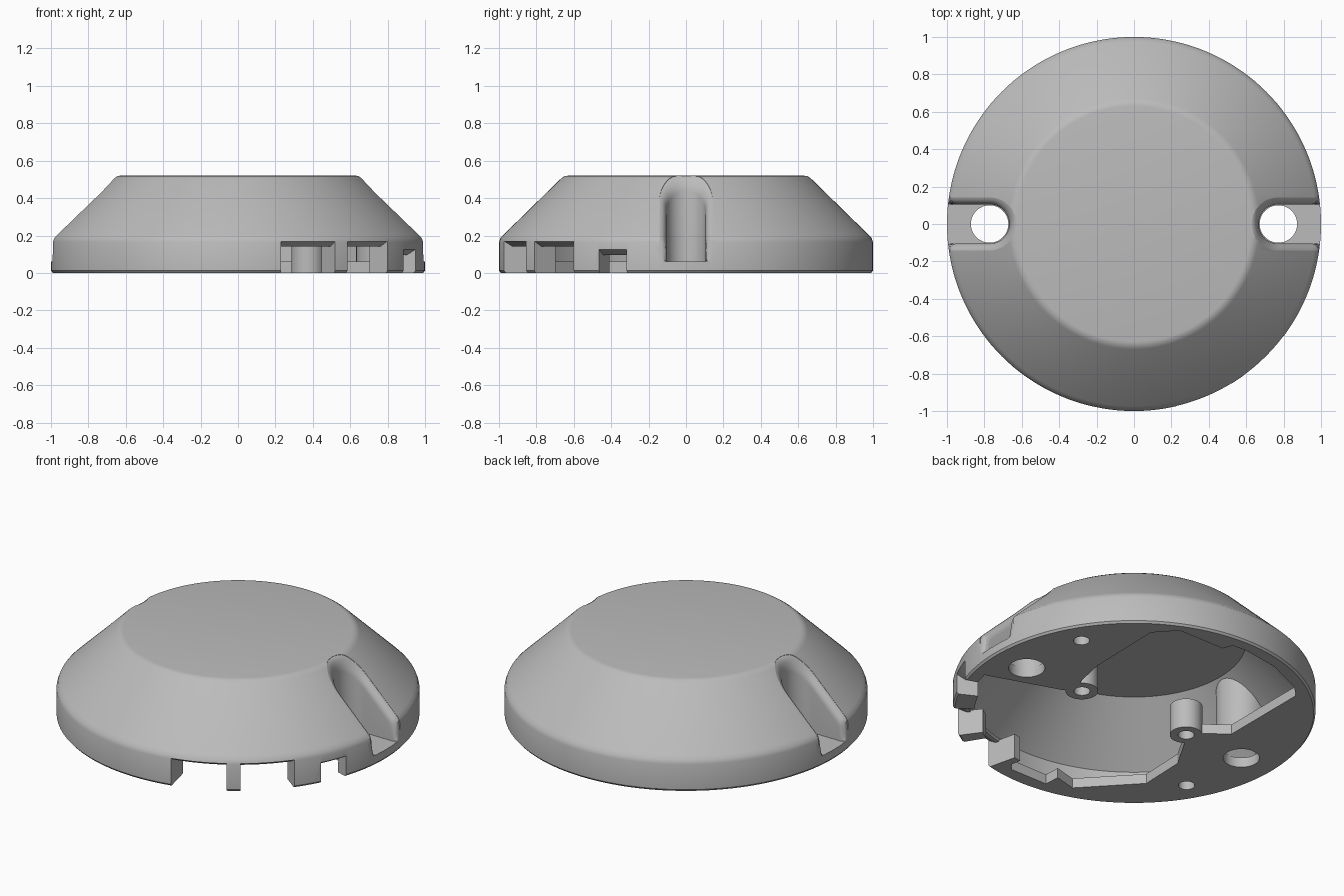
import bpy, bmesh, math
from math import sin, cos, radians, pi

old = bpy.data.objects.get("Cube")
if old:
    bpy.data.objects.remove(old, do_unlink=True)

grey = bpy.data.materials.new("plain grey")
grey.use_nodes = True
colour = (0.5, 0.5, 0.5, 1)
grey.diffuse_color = colour
grey.node_tree.nodes["Principled BSDF"].inputs["Base Color"].default_value = colour


def make(name, rings, closed=False):
    """Skin matching rings of points, capping the ends unless closed."""
    bm = bmesh.new()
    loops = [[bm.verts.new(p) for p in ring] for ring in rings]
    pairs = list(zip(loops, loops[1:] + loops[:1] if closed else loops[1:]))
    for a, b in pairs:
        for i in range(len(a)):
            j = (i + 1) % len(a)
            bm.faces.new((a[i], a[j], b[j], b[i]))
    if not closed:
        bm.faces.new(loops[0])
        bm.faces.new(loops[-1])
    bmesh.ops.remove_doubles(bm, verts=bm.verts, dist=1e-5)
    bmesh.ops.recalc_face_normals(bm, faces=bm.faces)
    mesh = bpy.data.meshes.new(name)
    bm.to_mesh(mesh)
    bm.free()
    mesh.materials.append(grey)
    ob = bpy.data.objects.new(name, mesh)
    bpy.context.collection.objects.link(ob)
    return ob


def prism(name, outline, z0, z1):
    return make(name, [[(x, y, z) for x, y in outline] for z in (z0, z1)])


def cylinder(name, x, y, r, z0, z1, n=40):
    pts = [(x + r * cos(2 * pi * i / n), y + r * sin(2 * pi * i / n)) for i in range(n)]
    return prism(name, pts, z0, z1)


def turned(name, profile, n=144):
    """Solid of revolution, profile listed from top to bottom."""
    return make(name, [[(r * cos(2 * pi * i / n), r * sin(2 * pi * i / n), z)
                        for i in range(n)] for r, z in profile])


def sector(name, section, a0, a1, n=8):
    """Sweep an (r, z) section between two angles in degrees."""
    angles = [radians(a0 + (a1 - a0) * i / n) for i in range(n + 1)]
    return make(name, [[(r * cos(a), r * sin(a), z) for r, z in section] for a in angles])


def boolean(target, tool, operation="DIFFERENCE"):
    mod = target.modifiers.new("cut", "BOOLEAN")
    mod.operation, mod.solver, mod.object = operation, "EXACT", tool
    bpy.context.view_layer.objects.active = target
    bpy.ops.object.modifier_apply(modifier=mod.name)
    bpy.data.objects.remove(tool, do_unlink=True)


# Outer form: low wall, conical shoulder, flat top
OUTER = [(0.63, 0.52), (0.65, 0.517), (0.67, 0.503), (0.975, 0.205),
         (0.992, 0.187), (1, 0.165), (1, 0.012), (0.99, 0)]
SLOT_X, SLOT_W, FLOOR = 0.772, 0.105, 0.06


def surface(r):
    """Height of the outer form at a radius, dropping steeply past the rim."""
    if r <= OUTER[0][0]:
        return OUTER[0][1]
    for (r0, z0), (r1, z1) in zip(OUTER[:5], OUTER[1:6]):
        if r <= r1:
            return z0 + (z1 - z0) * (r - r0) / (r1 - r0)
    return OUTER[5][1] - 20 * (r - 1)


def slot_outline(w, side):
    """Round inner end with straight sides running out past the rim."""
    xs = [SLOT_X + 0.3 * i / 30 for i in range(1, 31)]
    arc = [radians(90 + 180 * i / 24) for i in range(25)]
    pts = [(x, w) for x in reversed(xs)]
    pts += [(SLOT_X + w * cos(a), w * sin(a)) for a in arc]
    pts += [(x, -w) for x in xs]
    return [(side * x, y) for x, y in pts]


def slot_cutter(side, fillet=0.05, steps=6):
    """Screw slot whose rings flare out just under the outer surface."""
    rings = [[(x, y, FLOOR) for x, y in slot_outline(SLOT_W, side)]]
    for k in range(steps + 1):
        t = radians(75 * k / steps)
        w = SLOT_W + fillet * (1 - cos(t))
        d = 0.7 * fillet * (1 - sin(t))
        rings.append([(x, y, max(FLOOR + 0.001 * (k + 1), surface(math.hypot(x, y) + d) - d))
                      for x, y in slot_outline(w, side)])
    rings.append([(x, y, 0.8) for x, y in slot_outline(w, side)])
    return make("slot_cutter", rings)


housing = turned("housing", OUTER)

# Hollow interior, leaving walls around both slots
cavity = turned("cavity", [(0.62, 0.46), (0.93, 0.16), (0.93, FLOOR)])
for side in (-1, 1):
    boolean(cavity, prism("slot_wall", slot_outline(0.14, side), 0, 0.6))
boolean(housing, cavity)

# Irregular opening in the base plate, with a bay out to the wall
outline = [(0.49, 0.27), (0.50, 0.74), (0.39, 0.86), (0.085, 0.86), (0.06, 0.92),
           (-0.04, 0.925), (-0.26, 0.89), (-0.49, 0.79), (-0.56, 0.72), (-0.56, 0.17),
           (-0.435, 0.07), (-0.375, 0), (-0.43, -0.08), (-0.54, -0.27), (-0.55, -0.55),
           (-0.27, -0.85), (-0.135, -0.815), (-0.13, -0.91), (0.12, -0.91), (0.19, -0.81)]
outline += [(0.925 * cos(radians(a)), 0.925 * sin(radians(a))) for a in range(-76, -10, 3)]
outline += [(0.47, -0.06), (0.375, 0), (0.45, 0.08)]
boolean(housing, prism("opening", outline, -0.1, FLOOR + 0.005))

# Screw bosses beside the opening
for side in (-1, 1):
    boolean(housing, cylinder("boss", side * 0.375, 0, 0.09, 0, 0.18), "UNION")

# Side slots, mounting holes and screw holes
for side in (-1, 1):
    boolean(housing, slot_cutter(side))
    boolean(housing, cylinder("mount_hole", side * SLOT_X, 0, 0.1, -0.1, 0.1))
    boolean(housing, cylinder("boss_hole", side * 0.375, 0, 0.045, -0.1, 0.14, 24))
    boolean(housing, cylinder("pin_hole", side * 0.735, side * 0.425, 0.045, -0.1, 0.055, 24))

# Cable notches through the wall, with sloping ceilings
for a0, a1, top in ((-76.7, -58.7, 0.17), (-54.2, -36.9, 0.17), (-27.7, -18.5, 0.125)):
    section = [(0.85, -0.1), (1.1, -0.1), (1.1, top + 0.06), (0.95, top - 0.03), (0.85, top - 0.03)]
    boolean(housing, sector("notch", section, a0, a1))

# Ribs thickening the wall between the notches
for i, (a0, a1, inner) in enumerate(((-80, -76.7, 0.82), (-58.7, -54.2, 0.86), (-36.9, -27.7, 0.88))):
    sector("wall_rib_%d" % (i + 1), [(inner, 0), (0.96, 0), (0.96, 0.15), (inner, 0.15)], a0, a1, 3)

# Smooth shading with crisp edges
for ob in bpy.context.scene.objects:
    if ob.type == "MESH" and grey.name in ob.data.materials:
        bpy.ops.object.select_all(action="DESELECT")
        ob.select_set(True)
        bpy.context.view_layer.objects.active = ob
        bpy.ops.object.shade_smooth_by_angle(angle=radians(28))
